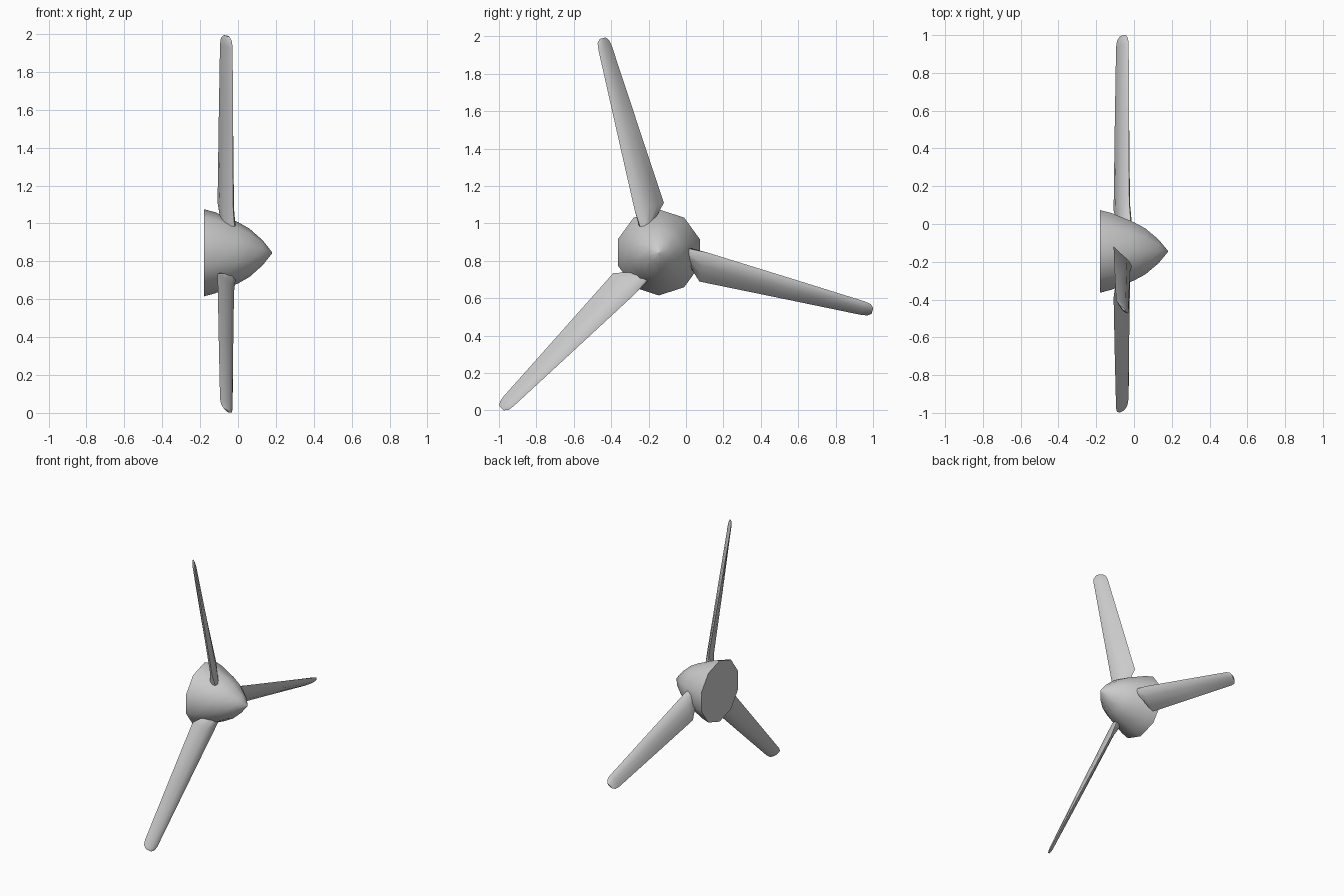
import bpy, bmesh
from math import sin, cos, radians, pi
from mathutils import Vector

if "Cube" in bpy.data.objects:
    bpy.data.objects.remove(bpy.data.objects["Cube"])

CY, CZ = -0.145, 0.845      # hub axis, running along x


def loft(name, rings, smooth_angle):
    """Skin a list of equal-length closed rings and cap both ends."""
    bm = bmesh.new()
    loops = [[bm.verts.new(p) for p in ring] for ring in rings]
    n = len(loops[0])
    for a, b in zip(loops, loops[1:]):
        for i in range(n):
            bm.faces.new((a[i], a[(i + 1) % n], b[(i + 1) % n], b[i]))
    bm.faces.new(loops[0])
    bm.faces.new(loops[-1])
    bmesh.ops.remove_doubles(bm, verts=bm.verts[:], dist=1e-5)
    bmesh.ops.recalc_face_normals(bm, faces=bm.faces[:])
    mesh = bpy.data.meshes.new(name)
    bm.to_mesh(mesh)
    bm.free()
    ob = bpy.data.objects.new(name, mesh)
    bpy.context.collection.objects.link(ob)
    bpy.ops.object.select_all(action='DESELECT')
    ob.select_set(True)
    bpy.context.view_layer.objects.active = ob
    bpy.ops.object.shade_smooth_by_angle(angle=radians(smooth_angle))
    return ob


# Ten-sided pointed spinner: (x, radius)
profile = [(-0.18, 0.23), (-0.12, 0.214), (0.0, 0.162), (0.06, 0.128),
           (0.13, 0.066), (0.18, 0.003)]
loft("spinner", [[(x, CY + r * sin(i * pi / 5), CZ + r * cos(i * pi / 5))
                  for i in range(10)] for x, r in profile], 50)

# Blade stations: radius, leading (v, x), trailing (v, x), half thickness
stations = [
    (0.10, (-0.060, -0.020), (0.000, -0.085), 0.030),
    (0.16, (-0.062, -0.018), (0.010, -0.090), 0.030),
    (0.25, (-0.068, -0.025), (0.093, -0.108), 0.024),
    (0.70, (-0.053, -0.027), (0.064, -0.102), 0.019),
    (1.13, (-0.038, -0.028), (0.037, -0.095), 0.013),
    (1.165, (-0.033, -0.033), (0.031, -0.090), 0.011),
    (1.184, (-0.016, -0.045), (0.016, -0.075), 0.005),
]
# Blade section: (fraction of chord, fraction of half thickness)
section = [(0, 0), (0.12, 0.65), (0.4, 1), (0.75, 0.6),
           (1, 0), (0.75, -0.6), (0.4, -1), (0.12, -0.65)]


def blade(name, angle):
    ca, sa = cos(angle), sin(angle)
    rings = []
    for u, lead, trail, half in stations:
        lead, trail = Vector(lead), Vector(trail)
        chord = trail - lead
        normal = Vector((-chord.y, chord.x)).normalized()
        ring = []
        for s, t in section:
            v, x = lead + chord * s + normal * (half * t)
            ring.append((x, CY + u * ca + v * sa, CZ + u * sa - v * ca))
        rings.append(ring)
    loft(name, rings, 50)


# Three pitched blades around the hub
for k in range(3):
    blade(f"blade_{k + 1}", radians(104.7 + 120 * k))
